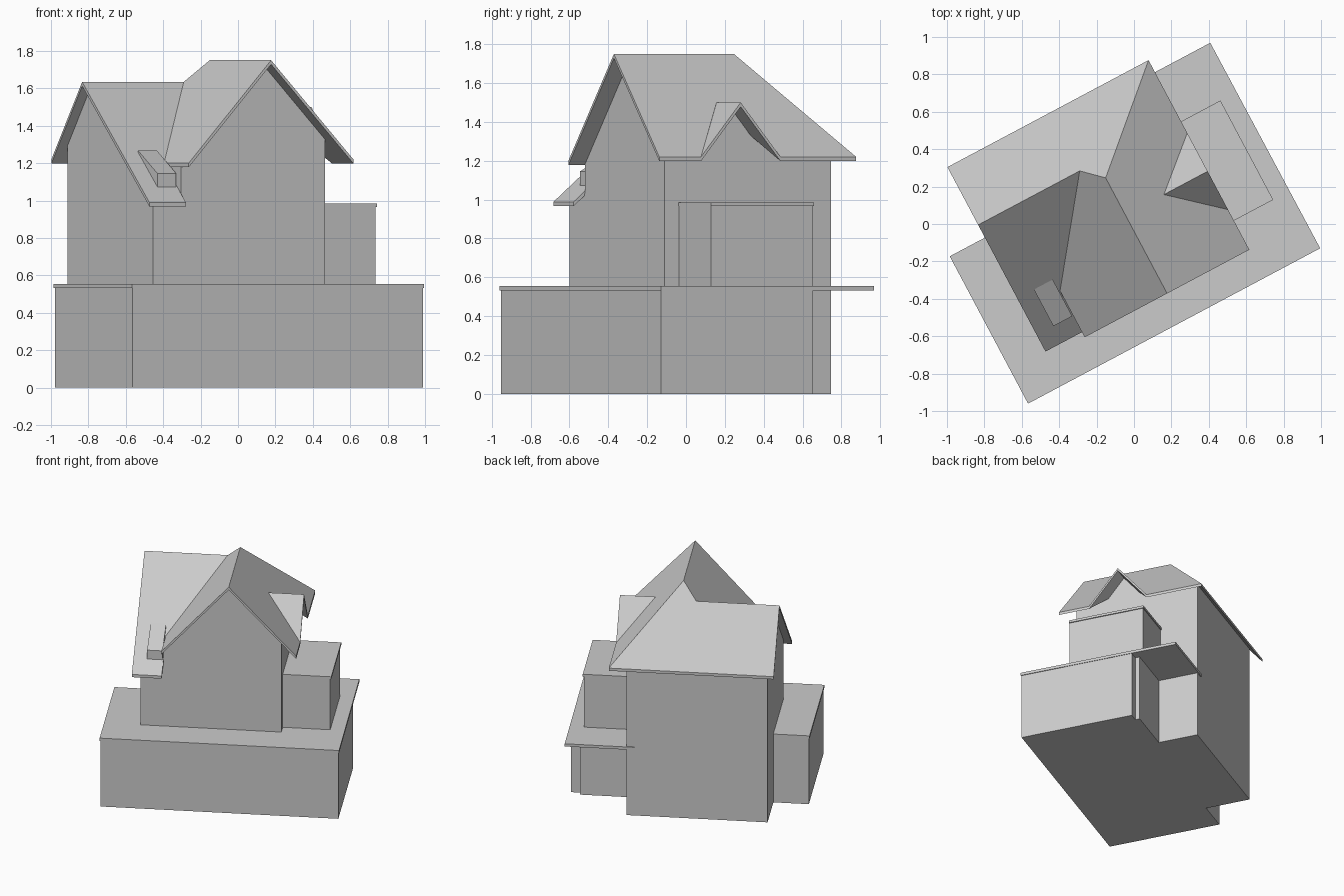
import bpy, bmesh, math
from mathutils import Matrix, Vector

cube = bpy.data.objects.get("Cube")
if cube:
    bpy.data.objects.remove(cube)

GREY = (0.6, 0.6, 0.6, 1)
grey = bpy.data.materials.new("plain grey")
grey.use_nodes = True
grey.diffuse_color = GREY
grey.node_tree.nodes["Principled BSDF"].inputs["Base Color"].default_value = GREY

# The house stands turned on its plot
TURN = Matrix.Rotation(math.radians(28), 4, "Z")


def solid(name, points, push, cut=None):
    """Extrude a flat outline along push; cut = (point, normal) trims the outer side."""
    bm = bmesh.new()
    face = bm.faces.new([bm.verts.new(p) for p in points])
    out = bmesh.ops.extrude_face_region(bm, geom=[face], use_keep_orig=True)
    verts = [g for g in out["geom"] if isinstance(g, bmesh.types.BMVert)]
    bmesh.ops.translate(bm, verts=verts, vec=push)
    if cut:
        res = bmesh.ops.bisect_plane(bm, geom=bm.verts[:] + bm.edges[:] + bm.faces[:],
                                     plane_co=cut[0], plane_no=cut[1], clear_outer=True)
        edges = [g for g in res["geom_cut"] if isinstance(g, bmesh.types.BMEdge)]
        bmesh.ops.contextual_create(bm, geom=edges)
    bmesh.ops.recalc_face_normals(bm, faces=bm.faces)
    bm.transform(TURN)
    mesh = bpy.data.meshes.new(name)
    bm.to_mesh(mesh)
    bm.free()
    mesh.materials.append(grey)
    obj = bpy.data.objects.new(name, mesh)
    bpy.context.collection.objects.link(obj)
    return obj


def plan(name, outline, z0, z1):
    return solid(name, [(x, y, z0) for x, y in outline], (0, 0, z1 - z0))


def box(name, x0, x1, y0, y1, z0, z1):
    return plan(name, [(x0, y0), (x1, y0), (x1, y1), (x0, y1)], z0, z1)


def roof(name, outline, height):
    return solid(name, [(x, y, height(x, y)) for x, y in outline], (0, 0, -0.022))


# Key lines of the roofs
RIDGE, TOP = -0.018, 1.75
HIP = 0.289
WING_RIDGE, WING_TOP = 0.387, 1.634
FRONT, BACK, LEFT, RIGHT = -0.316, 0.655, -0.683, 0.359
EAVE_R, EAVE_L, EAVE_F, EAVE_B = 0.48, -0.517, -0.411, 0.737
DORMER, DORMER_TOP, DORMER_HALF = 0.064, 1.5, 0.232


def right_z(x, y): return TOP - 1.064 * (x - RIDGE)
def left_z(x, y): return TOP - 1.102 * (RIDGE - x)
def back_z(x, y): return TOP - 1.183 * (y - HIP)
def wing_z(x, y): return WING_TOP - 0.841 * (WING_RIDGE - y)
def dormer_z(x, y): return DORMER_TOP - 1.207 * abs(y - DORMER)


# Ground floor and its flat terrace roof
plan("ground_floor", [(-0.945, -0.577), (0.812, -0.577), (0.812, 0.31), (0.74, 0.31),
                      (0.74, 0.345), (0.3, 0.345), (0.3, 0.305), (-0.945, 0.305)], 0, 0.535)
plan("terrace_slab", [(-0.951, -0.582), (0.818, -0.582), (0.815, 0.664), (0.3, 0.664),
                      (0.3, 0.31), (-0.951, 0.31)], 0.533, 0.555)

# Side annex
box("side_annex", 0.3, 0.71, -0.232, 0.36, 0.55, 0.97)
box("annex_roof", 0.3, 0.718, -0.235, 0.366, 0.966, 0.985)

# Walls, kept just under the roof sheets
D = 0.012
main = [(EAVE_L + 0.004, 0), (RIGHT, 0), (RIGHT, right_z(RIGHT, 0) - D),
        (RIDGE, TOP - D), (EAVE_L + 0.004, left_z(EAVE_L, 0) - D)]
solid("main_walls", [(x, FRONT, z) for x, z in main], (0, BACK - FRONT, 0),
      ((0, HIP, TOP - D), Vector((0, 1.183, 1))))
wing = [(FRONT, 0), (BACK, 0), (BACK, back_z(0, BACK) - D),
        (WING_RIDGE, WING_TOP - D), (FRONT, wing_z(0, FRONT) - D)]
solid("wing_walls", [(LEFT, y, z) for y, z in wing], (-0.14 - LEFT, 0, 0))
solid("dormer_wall", [(RIGHT, DORMER - 0.22, 1.2), (RIGHT, DORMER + 0.22, 1.2),
                      (RIGHT, DORMER, DORMER_TOP - D)], (-0.12, 0, 0))

# Main roof, with a notch in the right slope for the dormer
VALLEY = 0.215
roof("main_roof_right", [(RIDGE, EAVE_F), (EAVE_R, EAVE_F), (EAVE_R, DORMER - DORMER_HALF),
                         (VALLEY, DORMER), (EAVE_R, DORMER + DORMER_HALF),
                         (EAVE_R, EAVE_B), (RIDGE, HIP)], right_z)
roof("main_roof_left", [(RIDGE, EAVE_F), (RIDGE, HIP), (-0.123, WING_RIDGE),
                        (EAVE_L, -0.13), (EAVE_L, EAVE_F)], left_z)
roof("back_roof", [(RIDGE, HIP), (EAVE_R, EAVE_B), (-0.738, EAVE_B),
                   (-0.738, WING_RIDGE), (-0.123, WING_RIDGE)], back_z)
roof("wing_roof", [(-0.738, WING_RIDGE), (-0.123, WING_RIDGE), (EAVE_L, -0.13),
                   (EAVE_L, -0.38), (-0.738, -0.38)], wing_z)

# Gabled dormer roof on the right slope
for side, name in ((-1, "dormer_roof_front"), (1, "dormer_roof_back")):
    roof(name, [(VALLEY, DORMER), (EAVE_R, DORMER),
                (EAVE_R, DORMER + side * DORMER_HALF)], dormer_z)

# Small shed dormer on the wing roof
shed = [(-0.28, 1.06), (-0.28, 1.145), (-0.058, 1.268), (-0.058, 1.24)]
solid("shed_dormer", [(-0.637, y, z) for y, z in shed], (0.114, 0, 0))
